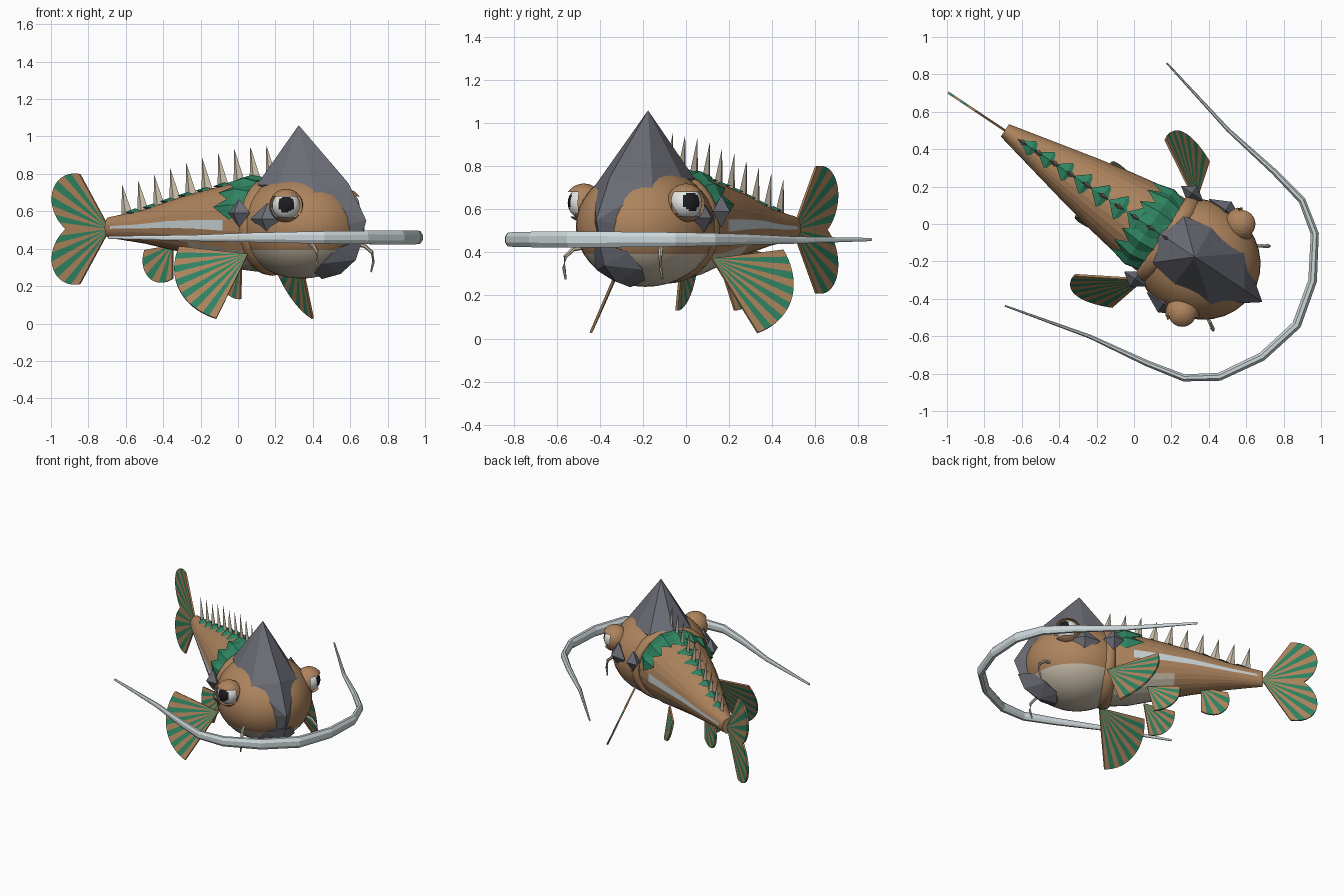
import bpy, bmesh, math
from mathutils import Matrix, Vector

if "Cube" in bpy.data.objects:
    bpy.data.objects.remove(bpy.data.objects["Cube"])

# Local frame: +x = snout, +y = left flank; whole fish is yawed at the end
M = Matrix.Translation((0, 0.04, 0)) @ Matrix.Rotation(math.radians(-33.7), 4, 'Z')

def mat(name, c):
    m = bpy.data.materials.new(name)
    m.diffuse_color = (*c, 1)
    m.use_nodes = True
    m.node_tree.nodes["Principled BSDF"].inputs["Base Color"].default_value = m.diffuse_color
    return m

BROWN = mat("brown skin", (0.42, 0.23, 0.11))
GREEN = mat("green scale", (0.028, 0.23, 0.12))
GREY = mat("grey stone", (0.15, 0.155, 0.18))
CREAM = mat("cream bone", (0.57, 0.50, 0.39))
SILVER = mat("pale silver", (0.60, 0.67, 0.69))
WHITE = mat("eye white", (0.80, 0.80, 0.78))
BLACK = mat("pupil black", (0.012, 0.012, 0.014))

def finish(name, bm, mats, smooth=False):
    bmesh.ops.recalc_face_normals(bm, faces=bm.faces)
    me = bpy.data.meshes.new(name)
    bm.to_mesh(me)
    bm.free()
    for m in mats:
        me.materials.append(m)
    for p in me.polygons:
        p.use_smooth = smooth
    ob = bpy.data.objects.new(name, me)
    ob.matrix_world = M
    bpy.context.collection.objects.link(ob)
    return ob

def loft(rings):
    bm = bmesh.new()
    vs = [[bm.verts.new(p) for p in r] for r in rings]
    n = len(vs[0])
    for a, b in zip(vs, vs[1:]):
        for i in range(n):
            bm.faces.new((a[i], a[(i + 1) % n], b[(i + 1) % n], b[i]))
    bm.faces.new(vs[0])
    bm.faces.new(vs[-1])
    return bm

def tube(name, pts, radii, m, sides=8, flat=1.0):
    # radii are vertical, "flat" scales the sideways radius
    pts = [Vector(p) for p in pts]
    rings = []
    for i, p in enumerate(pts):
        t = (pts[min(i + 1, len(pts) - 1)] - pts[max(i - 1, 0)]).normalized()
        side = t.cross(Vector((0, 0, 1)))
        side = side.normalized() if side.length > 0.2 else Vector((0, 1, 0))
        up = side.cross(t)
        rings.append([p + radii[i] * (side * flat * math.cos(a) + up * math.sin(a))
                      for a in (math.tau * (k + .5) / sides for k in range(sides))])
    return finish(name, loft(rings), [m])

def ball(loc, rad, u=32, v=20):
    bm = bmesh.new()
    bmesh.ops.create_uvsphere(bm, u_segments=u, v_segments=v, radius=1)
    bmesh.ops.transform(bm, verts=bm.verts,
                        matrix=Matrix.Translation(loc) @ Matrix.Diagonal((*rad, 1)))
    return bm

def hull(name, pts, m, xf=Matrix()):
    bm = bmesh.new()
    for p in pts:
        bm.verts.new(xf @ Vector(p))
    r = bmesh.ops.convex_hull(bm, input=bm.verts)
    bmesh.ops.delete(bm, geom=list({v for v in r["geom_interior"] if isinstance(v, bmesh.types.BMVert)}),
                     context='VERTS')
    return finish(name, bm, [m])

def diamond(name, loc, d, m, rot=Matrix()):
    a, b, c = d
    pts = [(a, 0, 0), (-a, 0, 0), (0, b, 0), (0, -b, 0), (0, 0, c), (0, 0, -c)]
    return hull(name, pts, m, Matrix.Translation(loc) @ rot)

def fan(name, root, a, b, rad, n, a0=0.0, a1=None):
    # striped fin: thin sectors from direction a towards direction b
    root, u, b = Vector(root), Vector(a).normalized(), Vector(b)
    v = (b - u * b.dot(u)).normalized()
    a1 = u.angle(b) if a1 is None else a1
    w = u.cross(v) * 0.006
    bm = bmesh.new()
    def rim(t):
        an = a0 + (a1 - a0) * t
        return root + rad(t) * (u * math.cos(an) + v * math.sin(an))
    for i in range(n):
        ps = [root] + [rim((i + k / 2) / n) for k in range(3)]
        top = [bm.verts.new(p + w) for p in ps]
        bot = [bm.verts.new(p - w) for p in ps]
        fs = [bm.faces.new(top), bm.faces.new(bot[::-1])]
        fs += [bm.faces.new((top[k], bot[k], bot[(k + 1) % 4], top[(k + 1) % 4])) for k in range(4)]
        for f in fs:
            f.material_index = i % 2
    return finish(name, bm, [BROWN, GREEN])

# Body: sections (along, centre z, half width, half height)
SEC = [(-.83, .513, .04, .055), (-.6, .518, .092, .09), (-.35, .53, .148, .15),
       (-.15, .53, .19, .195), (.05, .525, .225, .24), (.25, .52, .24, .255)]
def section(s):
    for p, q in zip(SEC, SEC[1:]):
        if s <= q[0]:
            break
    t = (s - p[0]) / (q[0] - p[0])
    return [p[i] + (q[i] - p[i]) * t for i in range(1, 4)]

half = [.12 + (math.pi - .24) * k / 13 for k in range(14)]
angs = half + [a + math.pi for a in half]
rings = []
for k in range(28):
    s = -.83 + 1.08 * k / 27
    z, w, h = section(s)
    rings.append([(s, w * math.cos(a), z + h * math.sin(a)) for a in angs])
bm = loft(rings)
for f in bm.faces:
    c = f.calc_center_median()
    z, w, h = section(c.x)
    e = math.sin(math.atan2((c.z - z) / h, c.y / w))
    if abs(e) < .06 and -.78 < c.x < .06:
        f.material_index = 2          # side stripe
    elif c.x > .06 and e > .35:
        f.material_index = 1          # green collar
    elif c.x > -.25 and e < -.62:
        f.material_index = 3          # belly
finish("body", bm, [BROWN, GREEN, SILVER, CREAM])

# Head with cream jaw
bm = ball((.41, 0, .52), (.345, .315, .28))
for f in bm.faces:
    f.material_index = int(f.calc_center_median().z < .405)
finish("head", bm, [BROWN, CREAM], True)

# Gill cover ridge
rings = []
bm = bmesh.new()
N, K = 32, 8
g = [[bm.verts.new((.22 + .045 * math.cos(b), (.25 + .025 * math.sin(b)) * math.cos(a),
                    .52 + (.24 + .025 * math.sin(b)) * math.sin(a)))
      for b in (math.tau * j / K for j in range(K))] for a in (math.tau * i / N for i in range(N))]
for i in range(N):
    for j in range(K):
        bm.faces.new((g[i][j], g[(i + 1) % N][j], g[(i + 1) % N][(j + 1) % K], g[i][(j + 1) % K]))
finish("gill_ridge", bm, [BROWN], True)

# Stone crest: pointed helmet running down the face to the chin
ridge = [(.39, 0, 1.06), (.505, 0, .88), (.71, 0, .75), (.825, 0, .55), (.757, 0, .36), (.15, 0, .76)]
sides = [(.38, .185, .74), (.22, .15, .74), (.60, .165, .70), (.69, .10, .52)]
hull("crest", ridge + [(x, y * k, z) for x, y, z in sides for k in (1, -1)], GREY)
chin = [(.80, 0, .45), (.757, 0, .34), (.66, 0, .265), (.54, 0, .238), (.5, 0, .4)]
chin_side = [(.70, .10, .40), (.63, .13, .32), (.55, .09, .27)]
hull("chin_plate", chin + [(x, y * k, z) for x, y, z in chin_side for k in (1, -1)], GREY)

# Green scales: collar ring and row along the back
for i in range(7):
    a = math.radians(24 + 22 * i)
    z, w, h = section(.1)
    diamond("collar_scale", (.1, w * math.cos(a), z + h * math.sin(a)), (.12, .075, .03), GREEN,
            Matrix.Rotation(a - math.pi / 2, 4, 'X'))
for i in range(7):
    s = -.66 + .115 * i
    z, w, h = section(s)
    diamond("back_scale", (s, 0, z + h - .004), (.075, .045 + .006 * i, .022), GREEN)

# Bone spines along the back
for i in range(10):
    s = -.71 + .103 * i
    z, w, h = section(s)
    b = z + h - .03
    tip = (s - .035, 0, b + .185 + .003 * i)
    hull("back_spine", [(s - .04, 0, b), (s + .045, 0, b), (s, .016, b), (s, -.016, b), tip], CREAM)

# Tail fin, two lobes
for k, nm in ((1, "tail_fin_upper"), (-1, "tail_fin_lower")):
    fan(nm, (-.825, 0, .505), (-1, 0, 0), (0, 0, k),
        lambda t: .28 + .14 * math.sin(math.pi * t * .83), 9, 0, math.radians(57))
fan("anal_fin", (-.42, 0, .42), (-1, 0, -.15), (0, 0, -1), lambda t: .18 + .05 * math.sin(math.pi * t), 7)

# Paired parts
for k, sd in ((1, "left"), (-1, "right")):
    fan("pectoral_fin_" + sd, (.23, .25 * k, .37), (-.31, .18 * k, .04), (-.06, .22 * k, -.35),
        lambda t: .37 + .04 * t + .03 * math.sin(math.pi * t), 13)
    fan("pelvic_fin_" + sd, (-.05, .11 * k, .34), (-.26, .07 * k, -.02), (-.04, .05 * k, -.2),
        lambda t: .22 + .02 * math.sin(math.pi * t), 9)
    # Cheek stones
    diamond("cheek_stone_front", (.39, .30 * k, .56), (.11, .055, .085), GREY)
    diamond("cheek_stone_back", (.19, .275 * k, .59), (.07, .05, .075), GREY)
    # Eye with pupil and lid hood
    c, look = Vector((.5, .285 * k, .63)), Vector((.55, .83 * k, .08)).normalized()
    bm = ball(c, (.075,) * 3, 32, 24)
    for f in bm.faces:
        f.material_index = int((f.calc_center_median() - c).normalized().dot(look) > .82)
    finish("eye_" + sd, bm, [WHITE, BLACK], True)
    bm = ball(c, (.09,) * 3, 24, 16)
    gone = []
    for f in bm.faces:
        d = (f.calc_center_median() - c).normalized()
        if d.dot(look) > .3 and -.75 < d.z < .55:
            gone.append(f)
    bmesh.ops.delete(bm, geom=gone, context='FACES')
    finish("eyelid_" + sd, bm, [BROWN])
    # Small barbel
    tube("barbel_" + sd, [(.58, .2 * k, .43), (.65, .245 * k, .415), (.685, .265 * k, .38),
                          (.69, .27 * k, .33), (.675, .27 * k, .275)],
         [.012, .011, .01, .008, .005], CREAM, 6)

# Large sweeping whisker in front of the face
arm = [(.985, .244, .46), (.855, .46, .46), (.70, .57, .46), (.49, .615, .46),
       (.16, .665, .457), (-.31, .78, .46)]
rad = [.039, .036, .032, .027, .018, .008]
path = [(x, -y, z) for x, y, z in arm[::-1]] + [(1.045, 0, .46)] + arm
tube("long_whisker", path, rad[::-1] + [.041] + rad, SILVER, 8, .65)
